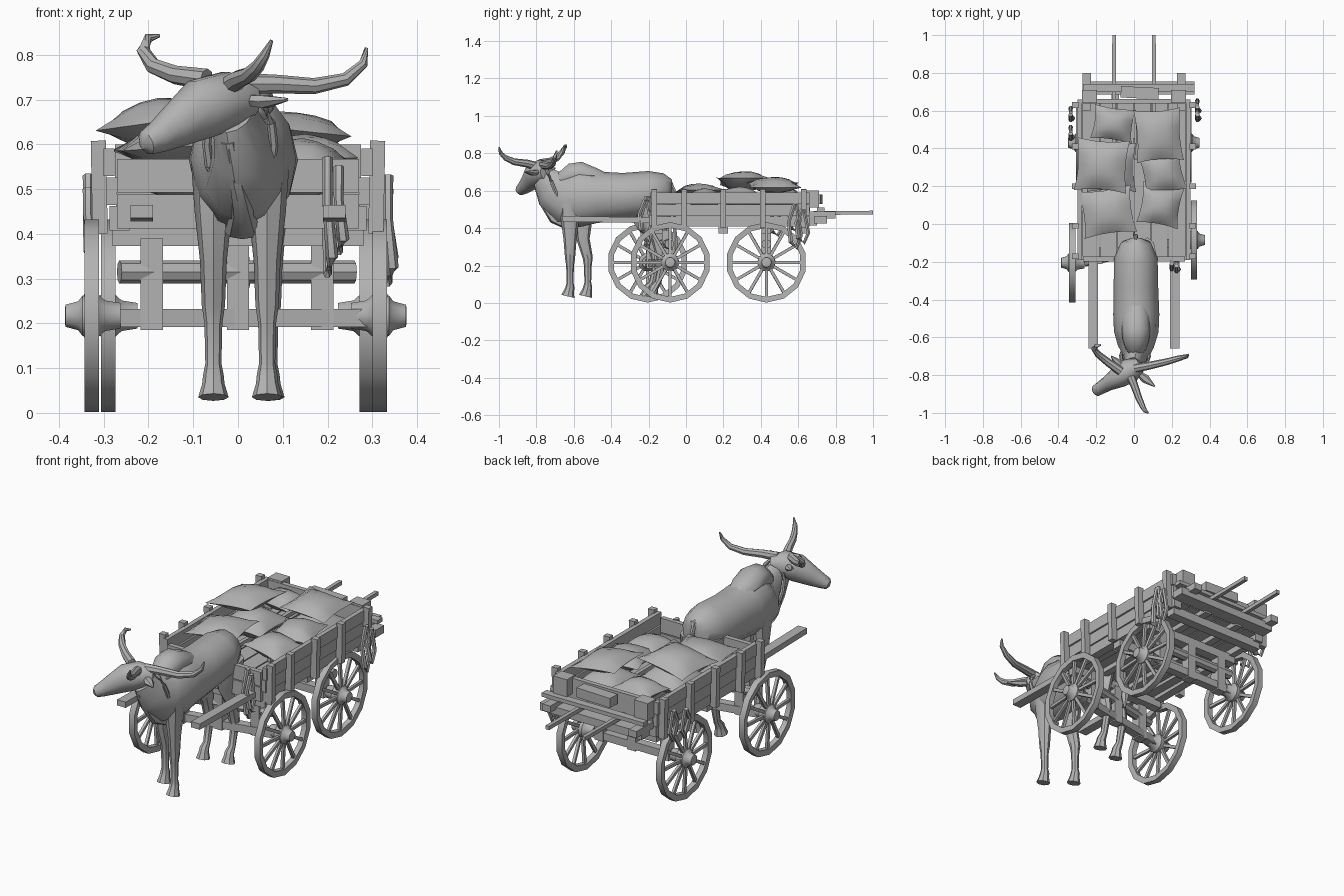
import bpy, bmesh, math, random
from mathutils import Vector, Matrix

cube = bpy.data.objects.get("Cube")
if cube:
    bpy.data.objects.remove(cube, do_unlink=True)
random.seed(4)

grey = bpy.data.materials.new("plain_grey")
grey.use_nodes = True
tone = (0.45, 0.45, 0.45, 1)
grey.diffuse_color = tone
grey.node_tree.nodes["Principled BSDF"].inputs["Base Color"].default_value = tone


def finish(name, bm, smooth=None):
    bmesh.ops.recalc_face_normals(bm, faces=bm.faces)
    mesh = bpy.data.meshes.new(name)
    bm.to_mesh(mesh)
    bm.free()
    mesh.materials.append(grey)
    ob = bpy.data.objects.new(name, mesh)
    bpy.context.collection.objects.link(ob)
    if smooth:
        bpy.ops.object.select_all(action='DESELECT')
        ob.select_set(True)
        bpy.context.view_layer.objects.active = ob
        bpy.ops.object.shade_smooth_by_angle(angle=math.radians(smooth))
    return ob


def add_beam(bm, a, b, w, h):
    """Box of width w and height h running from a to b."""
    a, b = Vector(a), Vector(b)
    d = (b - a).normalized()
    up = Vector((0, 0, 1)) if abs(d.z) < 0.9 else Vector((0, 1, 0))
    side = d.cross(up).normalized()
    up = side.cross(d)
    rot = Matrix((side, d, up)).transposed().to_4x4()
    size = Matrix.Diagonal((w, (b - a).length, h, 1))
    bmesh.ops.create_cube(bm, size=1, matrix=Matrix.Translation((a + b) / 2) @ rot @ size)


def beam(name, a, b, w, h):
    bm = bmesh.new()
    add_beam(bm, a, b, w, h)
    return finish(name, bm)


def tube(name, path, n=10, smooth=40):
    """Loft ellipses along a path of (x, y, z, side radius, upright radius)."""
    bm = bmesh.new()
    pts = [Vector(p[:3]) for p in path]
    rings = []
    for i, p in enumerate(path):
        d = (pts[min(i + 1, len(pts) - 1)] - pts[max(i - 1, 0)]).normalized()
        ref = Vector((0, 0, 1)) if abs(d.z) < 0.9 else Vector((0, -1, 0))
        side = d.cross(ref).normalized()
        up = side.cross(d)
        rings.append([bm.verts.new(pts[i] + side * p[3] * math.cos(t) + up * p[-1] * math.sin(t))
                      for t in (2 * math.pi * k / n for k in range(n))])
    for r, s in zip(rings, rings[1:]):
        for k in range(n):
            bm.faces.new((r[k], r[(k + 1) % n], s[(k + 1) % n], s[k]))
    bm.faces.new(rings[0])
    bm.faces.new(rings[-1])
    return finish(name, bm, smooth)


def wheel(name, x, y, out):
    """Rim, twelve spokes and a tapered hub, turning about x."""
    n, r, z = 14, 0.215, 0.217
    bm = bmesh.new()
    rim = []
    for k in range(n):
        t = 2 * math.pi * k / n
        rim.append([bm.verts.new((x + dx, y + q * math.sin(t), z - q * math.cos(t)))
                    for dx, q in ((-.016, r), (.016, r), (.014, r - .03), (-.014, r - .03))])
    for k in range(n):
        a, b = rim[k], rim[(k + 1) % n]
        for j in range(4):
            bm.faces.new((a[j], b[j], b[(j + 1) % 4], a[(j + 1) % 4]))
    for k in range(12):
        t = 2 * math.pi * k / 12
        s, c = math.sin(t), math.cos(t)
        add_beam(bm, (x + out * .01, y + .03 * s, z + .03 * c), (x, y + .19 * s, z + .19 * c), .014, .016)
    finish(name, bm, 40)
    prof = ((-.065, .03), (-.03, .036), (-.015, .05), (.02, .048), (.03, .034), (.058, .026), (.06, .016))
    tube(name + "_hub", [(x + out * dx, y, z, q, q) for dx, q in prof], 10)


def sack(name, loc, sx, sy, h, turn, tilt=0.0):
    """Pillow with pinched edges and pulled corners."""
    bm = bmesh.new()
    n = 6
    m = Matrix.Translation(loc) @ Matrix.Rotation(math.radians(turn), 4, 'Z') @ Matrix.Rotation(math.radians(tilt), 4, 'Y')
    for sign in (1, -1):
        grid = []
        for i in range(n + 1):
            for j in range(n + 1):
                u, v = 2 * i / n - 1, 2 * j / n - 1
                puff = (1 - u * u) * (1 - v * v)
                p = Vector((u * sx * (.9 + .1 * v * v), v * sy * (.9 + .1 * u * u),
                            sign * h * puff ** 0.65 * random.uniform(.9, 1)))
                grid.append(bm.verts.new(m @ p))
        for i in range(n):
            for j in range(n):
                k = i * (n + 1) + j
                bm.faces.new((grid[k], grid[k + 1], grid[k + n + 2], grid[k + n + 1]))
    bmesh.ops.remove_doubles(bm, verts=bm.verts, dist=1e-4)
    finish(name, bm, 50)


# Wheels and running gear
wheel("front_left_wheel", .317, -.085, 1)
wheel("front_right_wheel", -.327, -.205, -1)
wheel("rear_left_wheel", .288, .43, 1)
wheel("rear_right_wheel", -.29, .43, -1)
for label, y0, y1 in (("front", -.2, -.09), ("rear", .43, .43)):
    beam(label + "_axle", (-.29, y0, .212), (.285, y1, .212), .045, .04)
    tube(label + "_bolster", [(x, y0 + (y1 - y0) * (x + .26) / .51, .315, .026, .026)
                              for x in (-.265, -.25, .245, .26)], 8)
    for x in (-.193, 0, .188):
        y = y0 + (y1 - y0) * (x + .26) / .51
        beam(label + "_axle_post", (x, y, .185), (x, y, .39), .05, .05)

# Cart bed, underside beams and shafts
for i in range(6):
    x = -.225 + .09 * i
    beam("floor_plank", (x, -.18, .45), (x, .66, .45), .084, .02)
for y in (-.15, .2, .43, .62):
    beam("cross_beam", (-.28, y, .395), (.28, y, .395), .05, .045)
for s in (-1, 1):
    beam("bed_rail", (s * .265, -.18, .435), (s * .265, .66, .435), .045, .055)
    beam("bed_sill", (s * .1, -.18, .43), (s * .1, .7, .43), .04, .03)
    beam("shaft", (s * .215, -.66, .45), (s * .215, .1, .437), .05, .03)
    for z, x in ((.495, .282), (.56, .288)):
        beam("side_board", (s * x, -.19, z), (s * x, .66, z), .024, .062)
    for y in (-.17, -.01, .2, .41, .63):
        beam("side_post", (s * .308, y, .40), (s * .312, y, .608), .034, .03)
    # Rear projecting ends
    beam("rear_beam_end", (s * .25, .6, .47), (s * .25, .8, .47), .045, .035)
    beam("rear_corner_block", (s * .235, .64, .555), (s * .235, .71, .555), .08, .09)
    beam("rear_pole", (s * .108, .1, .475), (s * .105, 1, .483), .02, .02)
beam("front_board_low", (-.27, -.185, .45), (.27, -.185, .45), .025, .075)
beam("front_board_high", (-.27, -.185, .53), (.27, -.185, .53), .025, .075)
beam("tail_board", (-.27, .65, .525), (.27, .65, .525), .025, .13)
beam("tail_step", (-.27, .72, .445), (.32, .72, .445), .07, .04)
beam("tail_ledge", (-.27, .72, .5), (.32, .72, .5), .04, .02)
beam("tail_bundle", (-.07, .7, .555), (.13, .69, .555), .06, .05)

# Load of sacks
sack("sack_peak", (-.17, .31, .65), .14, .14, .055, -4, -8)
sack("sack_rear", (.13, .47, .63), .125, .14, .045, 4, 6)
sack("sack_front", (-.14, .065, .595), .14, .125, .045, 8, -4)
sack("sack_front_left", (.14, .1, .56), .11, .11, .055, -10, 4)
sack("sack_middle", (.15, .28, .57), .11, .12, .055, 12)
sack("sack_rear_low", (-.11, .53, .57), .11, .09, .05, -8)
sack("sack_under", (-.12, .3, .54), .13, .13, .07, 0)
sack("sack_under_rear", (.12, .47, .53), .12, .13, .06, 0)

# Hanging ropes
for x, y, top, low in ((.335, .58, .53, .29), (.335, .62, .5, .32), (-.335, .58, .53, .38),
                       (-.335, .48, .5, .36), (.2, -.21, .57, .31), (.225, -.22, .55, .36)):
    h = top - low
    tube("hanging_rope", [(x, y, top, .012, .012), (x, y - .03, top - h * .4, .011, .011),
                          (x + .01, y - .02, low + h * .15, .014, .014), (x, y + .01, low, .01, .01),
                          (x, y + .035, low + h * .3, .011, .011), (x, y + .01, top, .01, .01)], 6)

# Ox body, hump and neck
tube("ox_body", [(.01, -.075, .61, .03, .05), (.01, -.1, .61, .08, .085), (.01, -.18, .585, .115, .122),
                 (.01, -.33, .57, .118, .125), (.012, -.48, .565, .122, .138), (.012, -.57, .565, .118, .16),
                 (.01, -.65, .565, .095, .145), (.005, -.71, .605, .06, .11), (-.01, -.76, .67, .045, .07)], 12)
tube("ox_hump", [(.01, -.4, .65, .04, .03), (.01, -.49, .68, .07, .045), (.01, -.56, .69, .075, .068),
                 (.01, -.61, .685, .07, .065), (.01, -.66, .66, .055, .045), (.01, -.7, .64, .03, .03)])
tube("ox_dewlap", [(-.02, -.79, .61, .02, .02), (0, -.745, .53, .018, .035), (.01, -.7, .455, .025, .035),
                   (.01, -.62, .405, .04, .02)], 8)
tube("ox_tail", [(.01, -.09, .66, .012, .012), (.01, -.065, .6, .012, .012), (.01, -.06, .4, .01, .01),
                 (.01, -.06, .3, .02, .02), (.01, -.06, .24, .006, .006)], 6)
tube("neck_rope", [(.005 + .075 * math.sin(t), -.7 - .05 * math.cos(t), .6 + .125 * math.cos(t), .01, .01)
                   for t in (math.pi * k / 8 for k in range(17))], 6)

# Ox head turned to its right, ears and horns
tube("ox_head", [(.03, -.745, .70, .04, .04), (-.02, -.775, .70, .065, .065), (-.08, -.81, .68, .058, .07),
                 (-.14, -.845, .64, .04, .05), (-.18, -.87, .615, .034, .036), (-.205, -.885, .603, .03, .028),
                 (-.215, -.89, .6, .012, .012)])
tube("left_ear", [(.01, -.78, .7, .012, .012), (.06, -.82, .695, .024, .016), (.11, -.86, .7, .004, .004)], 6)
tube("right_ear", [(-.06, -.76, .71, .012, .012), (-.09, -.73, .71, .02, .014), (-.12, -.7, .72, .004, .004)], 6)
horns = {
    "right_horn": ((-.07, -.78, .745), (-.14, -.73, .755), (-.19, -.69, .775), (-.212, -.66, .81), (-.2, -.645, .838), (-.175, -.64, .843)),
    "left_horn": ((0, -.765, .735), (.08, -.75, .735), (.17, -.73, .73), (.24, -.71, .745), (.28, -.7, .78), (.287, -.69, .815)),
    "front_horn": ((-.02, -.8, .73), (0, -.85, .745), (.025, -.92, .755), (.045, -.965, .775), (.06, -.99, .8), (.075, -1, .832))}
for name, pts in horns.items():
    tube(name, [(*p, r, r) for p, r in zip(pts, (.024, .021, .018, .015, .011, .004))], 8)

# Ox legs: thigh, knee, cannon and hoof
for name, x, y, hind, back in (("front_left_leg", .065, -.62, 0, 0), ("front_right_leg", -.055, -.55, 0, .025),
                               ("hind_left_leg", .07, -.17, 1, 0), ("hind_right_leg", -.055, -.2, 1, 0)):
    f = y + back
    k = .04 * hind
    tube(name, [(x, y, .56, .05, .06 + k), (x, y, .45, .042, .05 + k), (x, y + k / 2, .34, .03, .035),
                (x, f + k, .24, .026, .027), (x, f + k, .2, .02, .021), (x, f + k / 2, .11, .018, .018),
                (x, f, .085, .023, .024), (x, f - .005, .065, .025, .027), (x, f - .012, .035, .034, .036)], 8)
